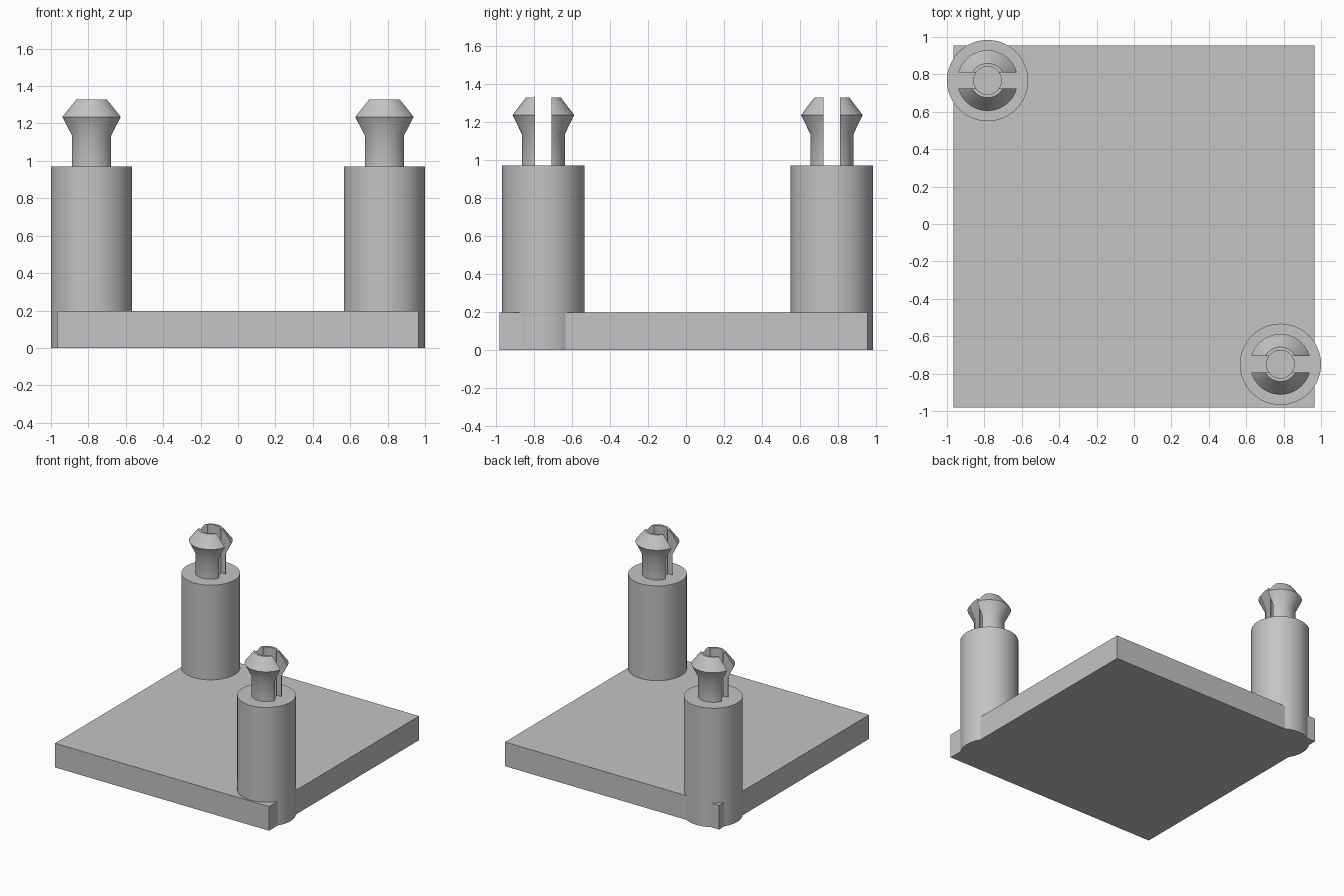
import bpy
import bmesh
from math import radians
from mathutils import Matrix, Vector

cube = bpy.data.objects.get("Cube")
if cube:
    bpy.data.objects.remove(cube, do_unlink=True)

grey = bpy.data.materials.new("light_grey")
grey.use_nodes = True
colour = (0.55, 0.55, 0.55, 1)
grey.diffuse_color = colour
grey.node_tree.nodes["Principled BSDF"].inputs["Base Color"].default_value = colour

SIDES = 64
POST_TOP, BORE, SLOT = 0.97, 0.074, 0.043


def finish(name, bm, location):
    """Turn a bmesh into a smooth-shaded object with sharp edges kept."""
    bmesh.ops.recalc_face_normals(bm, faces=bm.faces)
    mesh = bpy.data.meshes.new(name)
    bm.to_mesh(mesh)
    bm.free()
    mesh.materials.append(grey)
    obj = bpy.data.objects.new(name, mesh)
    obj.location = location
    bpy.context.collection.objects.link(obj)
    bpy.ops.object.select_all(action="DESELECT")
    obj.select_set(True)
    bpy.context.view_layer.objects.active = obj
    bpy.ops.object.shade_smooth_by_angle(angle=radians(30))
    return obj


def lathe(profile, closed):
    """Spin a radius/height profile around z."""
    bm = bmesh.new()
    verts = [bm.verts.new((r, 0, z)) for r, z in profile]
    pairs = list(zip(verts, verts[1:]))
    if closed:
        pairs.append((verts[-1], verts[0]))
    edges = [bm.edges.new(p) for p in pairs]
    bmesh.ops.spin(bm, geom=verts + edges, cent=(0, 0, 0), axis=(0, 0, 1),
                   angle=radians(360), steps=SIDES)
    bmesh.ops.remove_doubles(bm, verts=bm.verts, dist=0.0001)
    return bm


def prong(name, side, location):
    """One half of the split snap pin, cut flat along the slot."""
    bm = lathe([(BORE, POST_TOP), (0.113, POST_TOP), (0.113, 1.135),
                (0.162, 1.235), (0.092, 1.328), (BORE, 1.328)], True)
    bmesh.ops.bisect_plane(bm, geom=bm.verts[:] + bm.edges[:] + bm.faces[:],
                           plane_co=Vector((0, side * SLOT, 0)),
                           plane_no=Vector((0, side, 0)), clear_inner=True)
    rim = [e for e in bm.edges if e.is_boundary]
    bmesh.ops.holes_fill(bm, edges=rim, sides=0)
    finish(name, bm, location)


# Base plate
bm = bmesh.new()
bmesh.ops.create_cube(bm, size=1, matrix=Matrix.Diagonal((1.932, 1.934, 0.197, 1)))
finish("base_plate", bm, (0, -0.013, 0.0985))

# Two standoff posts in opposite corners, each with a split snap pin
for label, x, y in (("back_right", -0.783, 0.767), ("front_left", 0.783, -0.75)):
    bm = lathe([(0, 0), (0.217, 0), (0.217, POST_TOP), (BORE, POST_TOP),
                (BORE, 0.87), (0, 0.87)], False)
    finish(label + "_post", bm, (x, y, 0))
    prong(label + "_rear_prong", 1, (x, y, 0))
    prong(label + "_front_prong", -1, (x, y, 0))
